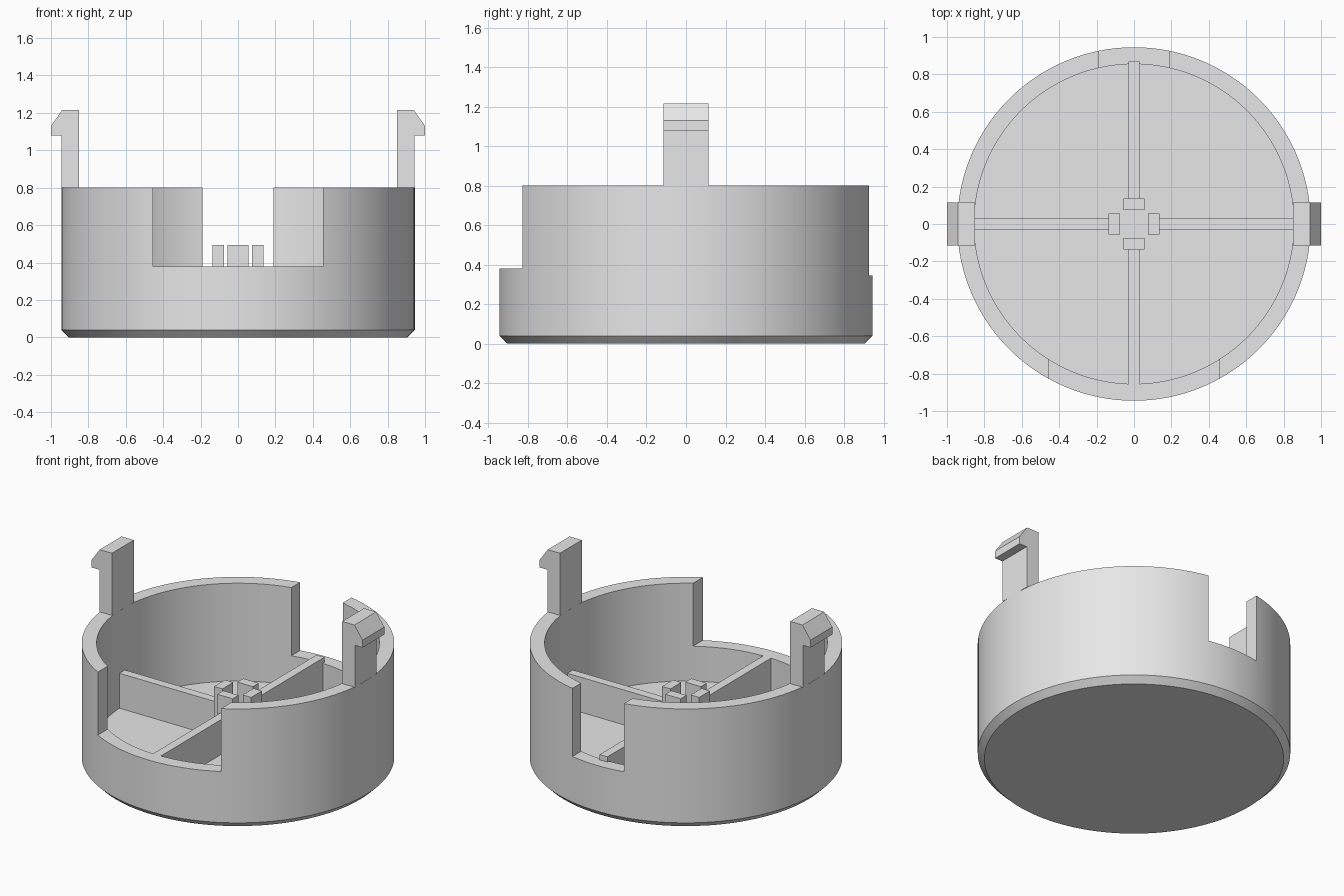
import bpy, bmesh, math

default = bpy.data.objects.get("Cube")
if default:
    bpy.data.objects.remove(default)

# One plain grey plastic
grey = bpy.data.materials.new("light grey plastic")
grey.use_nodes = True
colour = (0.8, 0.8, 0.8, 1)
grey.diffuse_color = colour
grey.node_tree.nodes["Principled BSDF"].inputs["Base Color"].default_value = colour


def finish(name, bm):
    bmesh.ops.recalc_face_normals(bm, faces=bm.faces)
    mesh = bpy.data.meshes.new(name)
    bm.to_mesh(mesh)
    bm.free()
    mesh.materials.append(grey)
    ob = bpy.data.objects.new(name, mesh)
    bpy.context.collection.objects.link(ob)
    return ob


def box(name, lo, hi):
    bm = bmesh.new()
    bmesh.ops.create_cube(bm, size=1)
    for v in bm.verts:
        v.co = [(a + b) / 2 + c * (b - a) for a, b, c in zip(lo, hi, v.co)]
    return finish(name, bm)


def lathe(name, profile, segments=128):
    bm = bmesh.new()
    rings = []
    for r, z in profile:
        angles = [math.tau * i / segments for i in range(segments)]
        rings.append([bm.verts.new((r * math.cos(a), r * math.sin(a), z)) for a in angles])
    for a, b in zip(rings, rings[1:]):
        for i in range(segments):
            j = (i + 1) % segments
            bm.faces.new((a[i], a[j], b[j], b[i]))
    bm.faces.new(rings[0])
    bm.faces.new(rings[-1])
    return finish(name, bm)


def activate(ob):
    bpy.ops.object.select_all(action='DESELECT')
    ob.select_set(True)
    bpy.context.view_layer.objects.active = ob


# Round cup with chamfered foot and solid floor
FLOOR, RIB_TOP, RIM = 0.147, 0.38, 0.8
OUTER, INNER = 0.945, 0.855
cup = lathe("cup", [(0.905, 0), (OUTER, 0.04), (OUTER, RIM), (INNER, RIM), (INNER, FLOOR)])

# Wide front notch and narrow back notch
cutters = [box("front_notch_cutter", (-0.455, -1.2, 0.38), (0.455, -0.5, 1)),
           box("back_notch_cutter", (-0.19, 0.5, 0.345), (0.19, 1.2, 1))]
activate(cup)
for cutter in cutters:
    cutter.hide_render = True
    mod = cup.modifiers.new("notch", 'BOOLEAN')
    mod.operation = 'DIFFERENCE'
    mod.solver = 'EXACT'
    mod.object = cutter
    bpy.ops.object.modifier_apply(modifier=mod.name)
    bpy.data.objects.remove(cutter)
activate(cup)
bpy.ops.object.shade_smooth_by_angle(angle=math.radians(25))

# Cross ribs and the four short posts around the centre
SINK = FLOOR - 0.02
for i, side in enumerate(("left", "back", "right", "front")):
    end = 0.87 if side == "back" else 0.857
    parts = [box(side + "_rib", (0.12, -0.029, SINK), (end, 0.029, RIB_TOP)),
             box(side + "_post", (0.075, -0.057, SINK), (0.137, 0.057, 0.495))]
    for part in parts:
        part.rotation_euler.z = i * math.pi / 2

# Snap hooks standing on the rim
HOOK = [(0.85, 0.799), (0.943, 0.799), (0.943, 1.08), (1, 1.08),
        (1, 1.13), (0.94, 1.215), (0.85, 1.215)]
for side, sign in (("left", 1), ("right", -1)):
    bm = bmesh.new()
    face = bm.faces.new([bm.verts.new((sign * x, -0.115, z)) for x, z in HOOK])
    extruded = bmesh.ops.extrude_face_region(bm, geom=[face])["geom"]
    verts = [g for g in extruded if isinstance(g, bmesh.types.BMVert)]
    bmesh.ops.translate(bm, verts=verts, vec=(0, 0.23, 0))
    finish(side + "_hook", bm)
